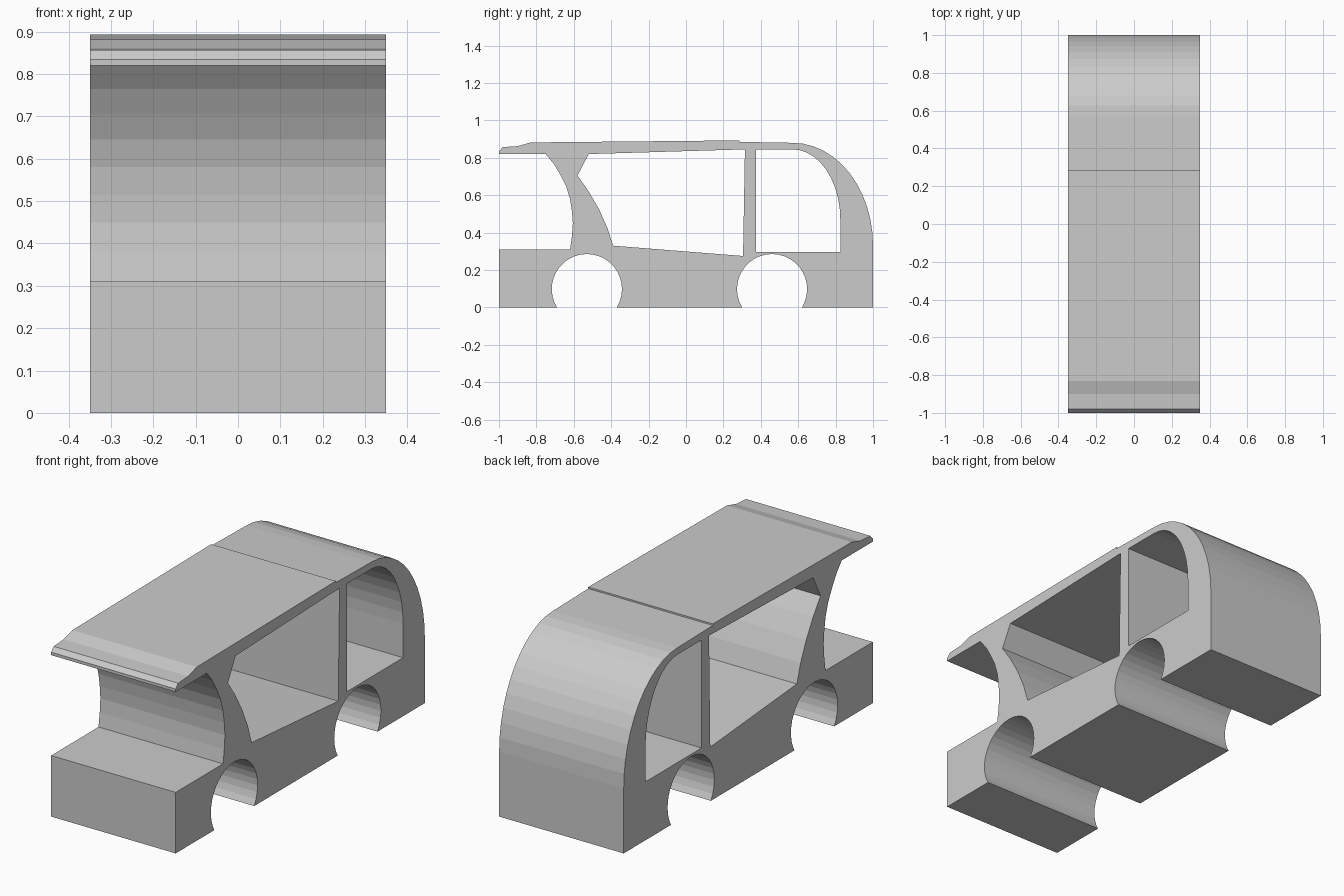
import bpy, bmesh
from math import cos, sin, asin, pi

if "Cube" in bpy.data.objects:
    bpy.data.objects.remove(bpy.data.objects["Cube"], do_unlink=True)

HALF_WIDTH = 0.35


def arc(cy, cz, ry, rz, start, end, steps):
    """Points on an ellipse in the side plane."""
    angles = [start + (end - start) * i / steps for i in range(steps + 1)]
    return [(cy + ry * cos(a), cz + rz * sin(a)) for a in angles]


def wheel_arch(cy, cz=0.098, r=0.1875):
    """Arch cut into the underside, walked from back to front."""
    dip = asin(cz / r)
    return arc(cy, cz, r, r, -dip, pi + dip, 24)


# Bonnet, curved windscreen and roof peak
front = [(-1, 0), (-1, 0.31), (-0.62, 0.31), (-0.61, 0.38), (-0.605, 0.45),
         (-0.61, 0.515), (-0.62, 0.58), (-0.64, 0.645), (-0.67, 0.705),
         (-0.705, 0.765), (-0.75, 0.82), (-1, 0.82), (-1, 0.835),
         (-0.98, 0.857), (-0.90, 0.862), (-0.83, 0.882)]
# Roof with a small step, then the rounded tail
roof = [(0.285, 0.893), (0.285, 0.885)]
tail = arc(0.57, 0.33, 0.43, 0.55, pi / 2, 0, 12) + [(1, 0)]
outline = front + roof + tail + wheel_arch(0.46) + wheel_arch(-0.53)

# Side openings
door_window = [(-0.39, 0.33), (0.305, 0.275), (0.315, 0.845), (-0.52, 0.82),
               (-0.58, 0.705), (-0.52, 0.62), (-0.465, 0.525), (-0.42, 0.425)]
rear_window = [(0.375, 0.845), (0.375, 0.297), (0.825, 0.297)]
rear_window += arc(0.57, 0.47, 0.255, 0.375, 0, pi / 2, 10)

# Fill the profile around its openings and extrude it across the width
bm = bmesh.new()
edges = []
for loop in (outline, door_window, rear_window):
    verts = [bm.verts.new((-HALF_WIDTH, y, z)) for y, z in loop]
    edges += [bm.edges.new((v, verts[i - 1])) for i, v in enumerate(verts)]
bmesh.ops.triangle_fill(bm, edges=edges, use_beauty=True, normal=(-1, 0, 0))
side = bmesh.ops.extrude_face_region(bm, geom=bm.faces[:], use_keep_orig=True)
far_verts = [g for g in side["geom"] if isinstance(g, bmesh.types.BMVert)]
bmesh.ops.translate(bm, verts=far_verts, vec=(2 * HALF_WIDTH, 0, 0))
bmesh.ops.recalc_face_normals(bm, faces=bm.faces[:])

mesh = bpy.data.meshes.new("car_body")
bm.to_mesh(mesh)
bm.free()
body = bpy.data.objects.new("car_body", mesh)
bpy.context.collection.objects.link(body)

# Single plain grey finish
grey = bpy.data.materials.new("light_grey")
grey.use_nodes = True
grey.diffuse_color = (0.6, 0.6, 0.6, 1)
grey.node_tree.nodes["Principled BSDF"].inputs["Base Color"].default_value = (0.6, 0.6, 0.6, 1)
mesh.materials.append(grey)
